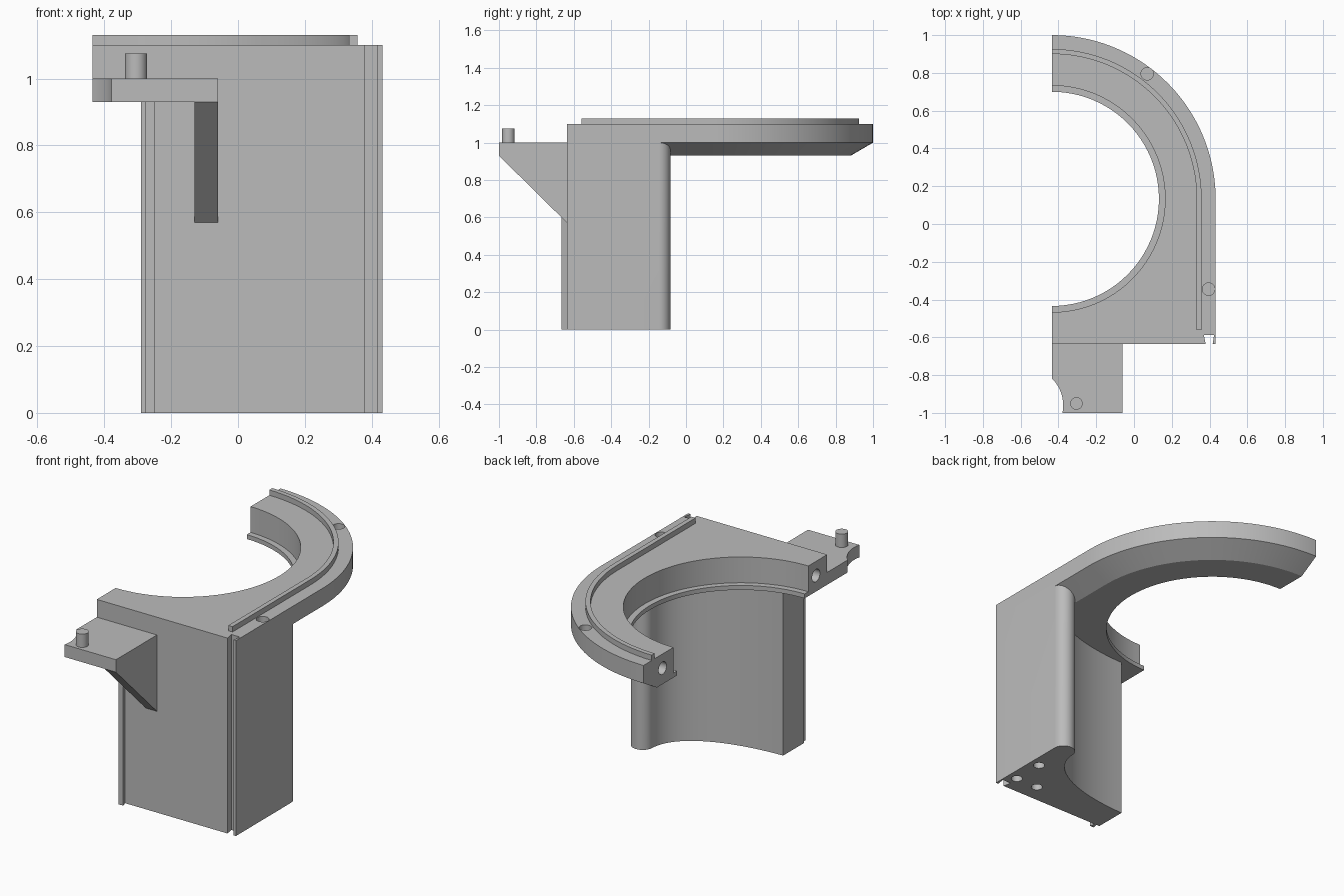
import bpy
import bmesh
from math import sin, cos, pi, radians
from mathutils import Vector

cube = bpy.data.objects.get("Cube")
if cube:
    bpy.data.objects.remove(cube, do_unlink=True)

grey = bpy.data.materials.new("plain grey")
grey.use_nodes = True
COLOUR = (0.5, 0.5, 0.5, 1)
grey.diffuse_color = COLOUR
grey.node_tree.nodes["Principled BSDF"].inputs["Base Color"].default_value = COLOUR

LEFT, RIGHT, FRONT = -0.435, 0.432, -0.635
CX, CY = LEFT, 0.133          # centre of the ring
R_OUT, R_IN, R_LIP = 0.867, 0.6, 0.567


def arc(cx, cy, r, a0, a1, n=48):
    return [(cx + r * cos(radians(a0 + (a1 - a0) * i / n)),
             cy + r * sin(radians(a0 + (a1 - a0) * i / n))) for i in range(n + 1)]


def loft(name, layers):
    """Solid through equal outlines stacked as (outline, z)."""
    bm = bmesh.new()
    rings = [[bm.verts.new((x, y, z)) for x, y in pts] for pts, z in layers]
    n = len(rings[0])
    for low, high in zip(rings, rings[1:]):
        for i in range(n):
            j = (i + 1) % n
            bm.faces.new((low[i], low[j], high[j], high[i]))
    bm.faces.new(rings[0][::-1])
    bm.faces.new(rings[-1])
    bmesh.ops.recalc_face_normals(bm, faces=bm.faces)
    mesh = bpy.data.meshes.new(name)
    bm.to_mesh(mesh)
    bm.free()
    mesh.materials.append(grey)
    ob = bpy.data.objects.new(name, mesh)
    bpy.context.collection.objects.link(ob)
    return ob


def extrude(name, pts, z0, z1):
    return loft(name, [(pts, z0), (pts, z1)])


def disc(name, x, y, r, z0, z1, n=48):
    return extrude(name, arc(x, y, r, 0, 360 - 360 / n, n - 1), z0, z1)


def select(ob):
    bpy.ops.object.select_all(action="DESELECT")
    ob.select_set(True)
    bpy.context.view_layer.objects.active = ob


def combine(ob, tool, operation="DIFFERENCE"):
    select(ob)
    mod = ob.modifiers.new("cut", "BOOLEAN")
    mod.operation, mod.solver, mod.object = operation, "EXACT", tool
    bpy.ops.object.modifier_apply(modifier=mod.name)
    bpy.data.objects.remove(tool, do_unlink=True)


# Ring plate with a chamfered lower rim
def plate_outline(inset):
    return (arc(CX, CY, R_OUT - inset, 90, 0)
            + [(RIGHT - inset, FRONT), (LEFT, FRONT)])


body = loft("ring_and_column", [(plate_outline(0.12), 0.93),
                                (plate_outline(0), 1.0),
                                (plate_outline(0), 1.10)])

# Column: hollowed inner wall ending in a rounded rear edge
a, b, c, d = (Vector(p) for p in ((-0.29, -0.45), (0.05, -0.44), (0.30, -0.33), (0.31, -0.145)))
inner_wall = []
for i in range(24):
    t = i / 24
    inner_wall.append(tuple(a * (1 - t) ** 3 + 3 * b * t * (1 - t) ** 2
                            + 3 * c * t * t * (1 - t) + d * t ** 3))
rear_edge = arc(0.371, -0.145, 0.061, 180, 0, 16)
column = extrude("column", inner_wall + rear_edge + [(RIGHT, FRONT), (-0.29, FRONT)], 0, 1.03)
combine(body, column, "UNION")

# Bore with a small lip at the bottom
combine(body, disc("bore", CX, CY, R_LIP, 0.9, 1.2, 96))
combine(body, disc("upper_bore", CX, CY, R_IN, 0.955, 1.2, 96))

# Dovetail groove down the front
combine(body, extrude("groove", [(0.382, -0.65), (0.414, -0.65), (0.424, -0.588), (0.37, -0.588)],
                      -0.1, 1.2))

# Holes: two in the top, three in the foot, one in each ring end
for x, y in ((0.07, 0.795), (0.395, -0.345)):
    combine(body, disc("top_hole", x, y, 0.033, 1.02, 1.2, 32))
for x, y in ((0.375, -0.345), (0.375, -0.53), (0.235, -0.53)):
    combine(body, disc("foot_hole", x, y, 0.03, -0.1, 0.15, 32))
for y in (-0.535, 0.83):
    drill = disc("end_hole", 0, 0, 0.035, -0.15, 0.15, 32)
    drill.rotation_euler = (0, pi / 2, 0)
    drill.location = (LEFT, y, 1.02)
    bpy.context.view_layer.update()
    combine(body, drill)

# Raised ridge along the rim
ridge = extrude("rim_ridge", arc(CX, CY, 0.793, 90, 0) + [(0.358, -0.56), (0.332, -0.56)]
                + arc(CX, CY, 0.767, 0, 90), 1.10, 1.13)

# Dovetail tongue on the front
tongue = extrude("front_tongue", [(-0.27, FRONT), (-0.278, -0.665), (-0.25, -0.665),
                                  (-0.258, FRONT)], 0, 0.94)

# Bracket with a scooped corner
bracket = extrude("bracket", [(-0.06, FRONT), (LEFT, FRONT)]
                  + arc(-0.575, -0.96, 0.2, 45.6, -11.5, 16) + [(-0.06, -1.0)], 0.93, 1.0)

# Triangular gusset under the bracket
gusset = extrude("gusset", [(FRONT, 0.57), (FRONT, 0.93), (-1.0, 0.93)], -0.13, -0.06)
for v in gusset.data.vertices:
    y, z, x = v.co
    v.co = (x, y, z)

# Locating pin
pin = disc("pin", -0.305, -0.95, 0.033, 1.0, 1.075, 32)

for ob in (body, ridge, tongue, bracket, gusset, pin):
    select(ob)
    bpy.ops.object.shade_smooth_by_angle(angle=radians(25))
